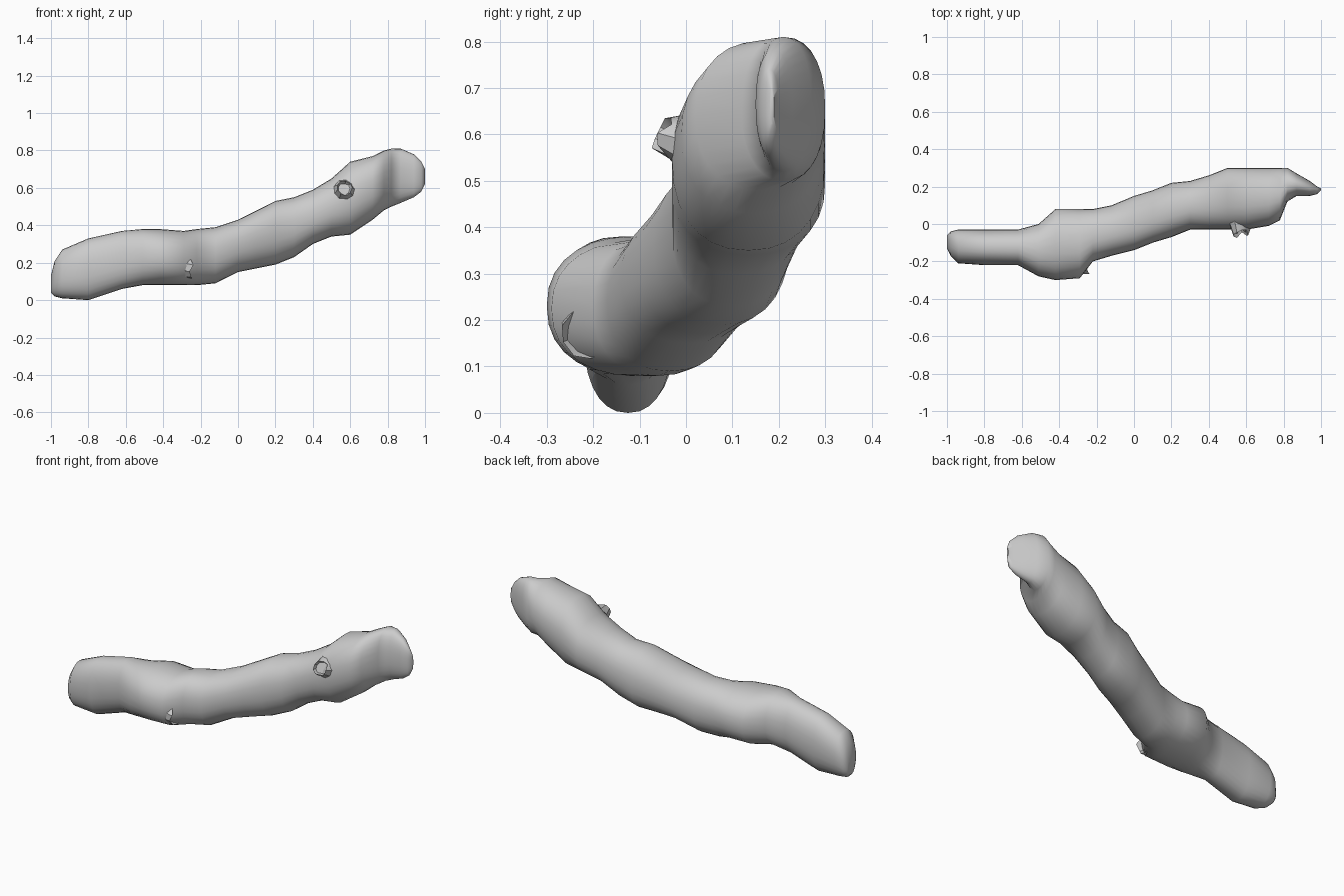
import bpy, bmesh, math, random
from mathutils import Vector

random.seed(4)
cube = bpy.data.objects.get("Cube")
if cube:
    bpy.data.objects.remove(cube, do_unlink=True)

wood = bpy.data.materials.new("weathered grey")
wood.use_nodes = True
GREY = (0.6, 0.6, 0.6, 1)
wood.diffuse_color = GREY
wood.node_tree.nodes["Principled BSDF"].inputs["Base Color"].default_value = GREY


def loft(name, rings, hollow=0.0, angle=60):
    """Skin a list of closed rings, cap both ends; the last cap can be sunk in."""
    bm = bmesh.new()
    loops = [[bm.verts.new(p) for p in ring] for ring in rings]
    n = len(loops[0])
    for a, b in zip(loops, loops[1:]):
        for i in range(n):
            j = (i + 1) % n
            bm.faces.new((a[i], a[j], b[j], b[i]))
    bm.faces.new(loops[0][::-1])
    tip = bm.faces.new(loops[-1])
    bmesh.ops.recalc_face_normals(bm, faces=bm.faces)
    if hollow:
        bmesh.ops.inset_region(bm, faces=[tip], thickness=hollow * 0.4, depth=-hollow)
    mesh = bpy.data.meshes.new(name)
    bm.to_mesh(mesh)
    bm.free()
    obj = bpy.data.objects.new(name, mesh)
    bpy.context.collection.objects.link(obj)
    mesh.materials.append(wood)
    bpy.ops.object.select_all(action="DESELECT")
    obj.select_set(True)
    bpy.context.view_layer.objects.active = obj
    bpy.ops.object.shade_smooth_by_angle(angle=math.radians(angle))
    return obj


def section(x, front, back, low, high, sides=28, power=0.88):
    """Rounded-box cross-section spanning the given extents, in hundredths."""
    pts = []
    for i in range(sides):
        t = math.tau * i / sides
        c, s = math.cos(t), math.sin(t)
        c = math.copysign(abs(c) ** power, c)
        s = math.copysign(abs(s) ** power, s)
        pts.append(Vector((x, (front + back) / 2 + c * (back - front) / 2,
                           (low + high) / 2 + s * (high - low) / 2)) / 100)
    return pts


# Branch: x, front, back, underside, top
STATIONS = [
    (-100, -13, -6, 4, 13), (-98, -17, -4, 2, 21), (-94, -21, -3, 1, 27),
    (-80, -22, -3, 0, 33), (-62, -22, -3, 6, 37), (-51, -28, 0, 8, 38),
    (-42, -30, 8, 8, 38), (-29, -29, 8, 8, 37), (-22, -20, 8, 8, 38),
    (-12, -17, 10, 9, 39), (0, -14, 15, 15, 43), (10, -10, 18, 17, 48),
    (20, -7, 22, 19, 53), (30, -3, 23, 23, 55), (40, -3, 26, 30, 59),
    (50, -3, 30, 34, 65), (60, -3, 30, 35, 74), (72, -1, 30, 43, 77),
    (78, 2, 30, 48, 80), (82, 12, 30, 50, 81), (87, 15, 27, 52, 81),
    (94, 15, 23, 55, 78), (98, 16, 20, 58, 74), (100, 18, 19, 62, 70),
]
loft("branch", [section(*s) for s in STATIONS])


def stub(name, base, tip, base_radius, tip_radius, hollow, sides=9):
    """Short broken twig with a ragged, sunken end."""
    base, tip = Vector(base), Vector(tip)
    turn = (tip - base).to_track_quat("Z", "Y")
    rings = []
    for k in (0, 0.6, 1):
        r = base_radius + (tip_radius - base_radius) * k
        ragged = 0.02 if k == 1 else 0
        rings.append([
            base.lerp(tip, k) + turn @ Vector((
                r * math.cos(math.tau * i / sides),
                r * math.sin(math.tau * i / sides),
                random.uniform(-ragged, ragged)))
            for i in range(sides)])
    return loft(name, rings, hollow, 35)


stub("upper_twig_stub", (0.57, 0.06, 0.57), (0.57, -0.05, 0.6), 0.09, 0.04, 0.02)
stub("lower_twig_stub", (-0.36, -0.2, 0.19), (-0.24, -0.215, 0.17), 0.07, 0.055, 0.03)
